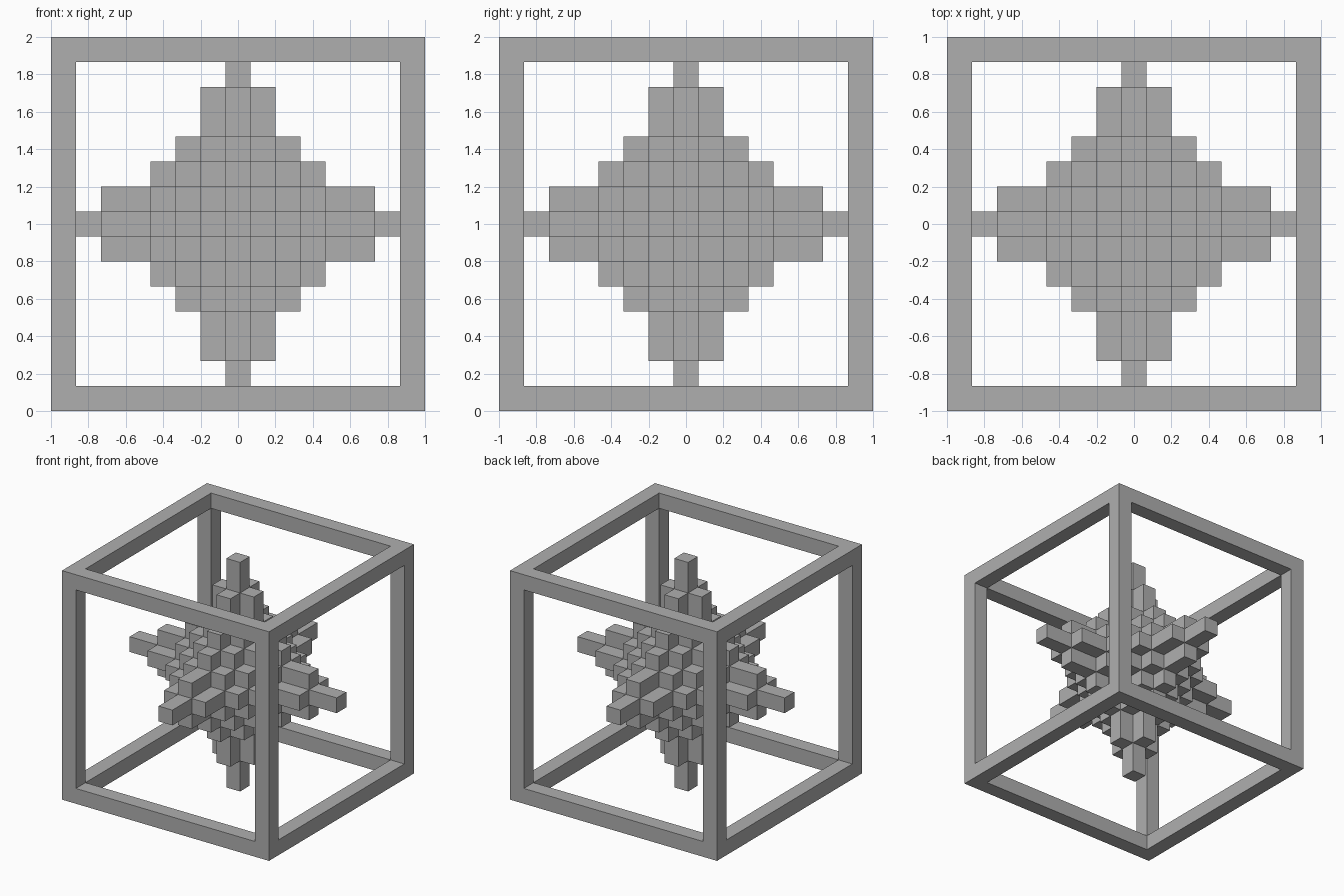
import bpy
import bmesh

if "Cube" in bpy.data.objects:
    bpy.data.objects.remove(bpy.data.objects["Cube"])

UNIT = 2 / 15  # edge of one small block

grey = bpy.data.materials.new("plain grey")
grey.diffuse_color = (0.43, 0.43, 0.43, 1)
grey.use_nodes = True
grey.node_tree.nodes["Principled BSDF"].inputs["Base Color"].default_value = grey.diffuse_color

AXES = ((0, 1, 2), (1, 2, 0), (2, 0, 1))


def build_cells(name, cells, bounds):
    """Outer skin of a set of grid cells; bounds(i) gives a cell's span."""
    bm = bmesh.new()
    for cell in cells:
        span = [bounds(i) for i in cell]
        for a, b, c in AXES:
            for side in (0, 1):
                neighbour = list(cell)
                neighbour[a] += 2 * side - 1
                if tuple(neighbour) in cells:
                    continue
                loop = ((0, 0), (1, 0), (1, 1), (0, 1))
                verts = []
                for p, q in (loop if side else loop[::-1]):
                    co = [0, 0, 0]
                    co[a], co[b], co[c] = span[a][side], span[b][p], span[c][q]
                    verts.append(bm.verts.new((co[0], co[1], co[2] + 1)))
                bm.faces.new(verts)
    bmesh.ops.remove_doubles(bm, verts=bm.verts, dist=0.0001)
    mesh = bpy.data.meshes.new(name)
    bm.to_mesh(mesh)
    bm.free()
    mesh.materials.append(grey)
    obj = bpy.data.objects.new(name, mesh)
    bpy.context.collection.objects.link(obj)
    return obj


def grid(reach):
    r = range(-reach, reach + 1)
    return [(i, j, k) for i in r for j in r for k in r]


# Open cube frame: cells lying on an outer edge of a 3 x 3 x 3 grid
inner = 1 - UNIT
frame_spans = {-1: (-1, -inner), 0: (-inner, inner), 1: (inner, 1)}
frame_cells = {c for c in grid(1) if sum(map(abs, c)) >= 2}
build_cells("cube_frame", frame_cells, frame_spans.get)


# Stepped star: block octahedron with a thin, collared spike on each axis
def in_star(cell):
    low, mid, high = sorted(map(abs, cell))
    octahedron = low + mid + high <= 5
    collar = (low, mid, high) == (0, 1, 5)
    spike = mid == 0
    return octahedron or collar or spike


star_cells = {c for c in grid(7) if in_star(c)}
build_cells("stepped_star", star_cells,
            lambda i: ((i - 0.5) * UNIT, (i + 0.5) * UNIT))
